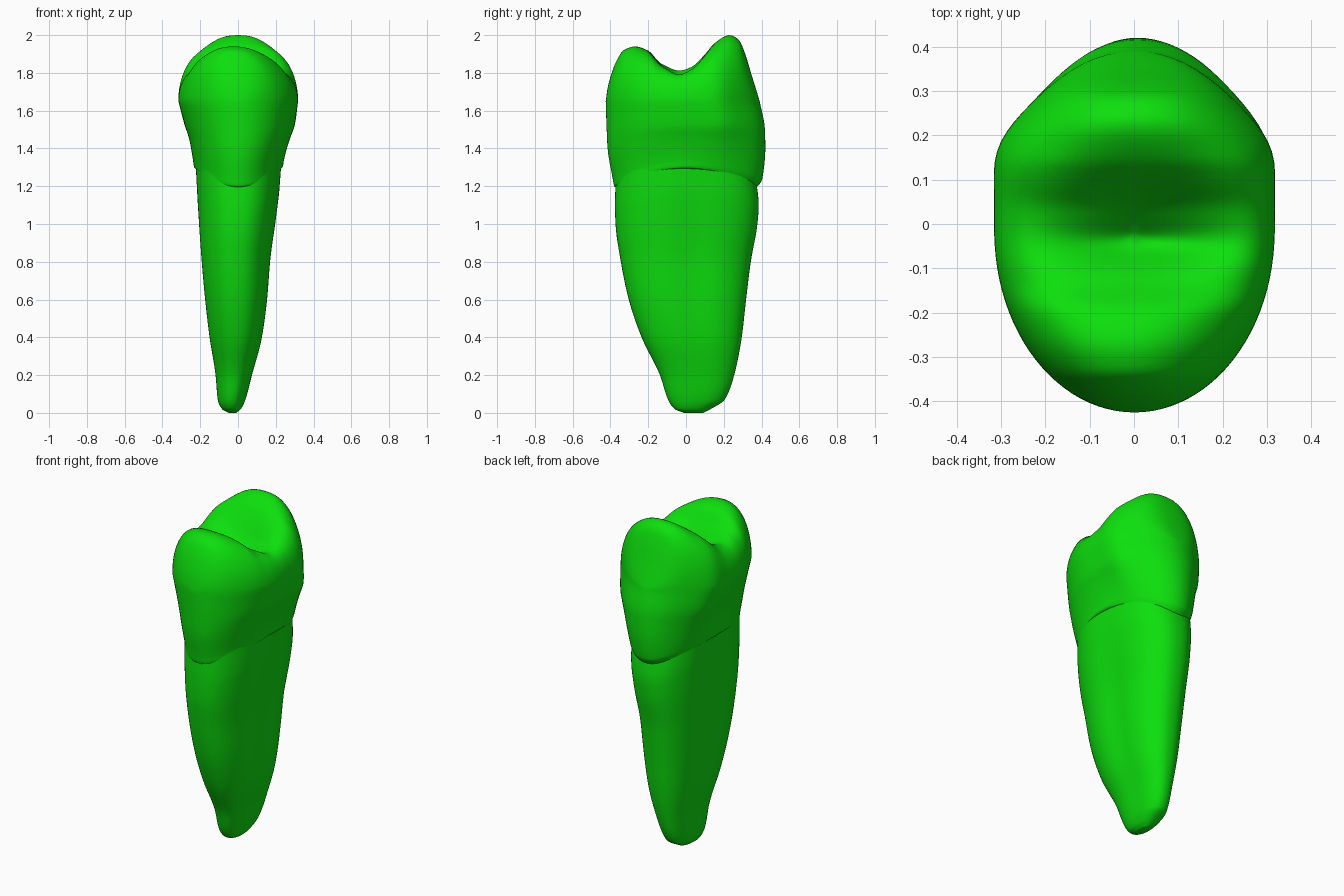
import bpy, bmesh, math

if "Cube" in bpy.data.objects:
    bpy.data.objects.remove(bpy.data.objects["Cube"], do_unlink=True)

SEG = 96
RIM = 1.65      # height where the crown wall turns into the chewing surface

green = bpy.data.materials.new("bright green")
green.use_nodes = True
green.diffuse_color = (0.004, 0.74, 0.004, 1)
green.node_tree.nodes["Principled BSDF"].inputs["Base Color"].default_value = green.diffuse_color


def smooth_curve(table, column, t):
    """Smooth overshoot-free interpolation of one column against column 0."""
    xs = [row[0] for row in table]
    ys = [row[column] for row in table]
    n = len(xs)
    t = min(max(t, xs[0]), xs[-1])
    d = [(ys[i + 1] - ys[i]) / (xs[i + 1] - xs[i]) for i in range(n - 1)]

    def slope(i):
        if i == 0 or i == n - 1:
            return d[0] if i == 0 else d[-1]
        a, b = d[i - 1], d[i]
        return 2 * a * b / (a + b) if a * b > 0 else 0.0

    i = next(k for k in range(n - 1) if t <= xs[k + 1])
    h = xs[i + 1] - xs[i]
    s = (t - xs[i]) / h
    return (ys[i] * (1 + 2 * s) * (1 - s) ** 2 + ys[i + 1] * s * s * (3 - 2 * s)
            + h * s * (1 - s) * (slope(i) * (1 - s) - slope(i + 1) * s))


def bell(v, centre, width):
    return math.exp(-((v - centre) / width) ** 2)


# Sections: height, x min, x max, y min, y max
root_table = [
    (0.0, -0.05, -0.01, -0.01, 0.09), (0.02, -0.085, 0.015, -0.06, 0.13),
    (0.07, -0.108, 0.04, -0.095, 0.205), (0.2, -0.12, 0.075, -0.138, 0.255),
    (0.4, -0.152, 0.128, -0.235, 0.295), (0.6, -0.175, 0.155, -0.303, 0.318),
    (0.8, -0.194, 0.172, -0.345, 0.343), (1.0, -0.212, 0.206, -0.373, 0.378),
    (1.1, -0.22, 0.222, -0.376, 0.385), (1.24, -0.228, 0.233, -0.372, 0.37)]
crown_table = [
    (1.19, -0.215, 0.22, -0.36, 0.36), (1.2, -0.232, 0.236, -0.38, 0.38),
    (1.24, -0.238, 0.243, -0.388, 0.404), (1.4, -0.259, 0.275, -0.415, 0.42),
    (1.5, -0.281, 0.299, -0.42, 0.418), (RIM, -0.315, 0.317, -0.425, 0.39)]
# Chewing surface: y, height along the middle
cusp_table = [
    (-0.425, RIM), (-0.415, 1.72), (-0.39, 1.81), (-0.37, 1.86), (-0.33, 1.92),
    (-0.27, 1.94), (-0.2, 1.92), (-0.13, 1.86), (-0.03, 1.835), (0.03, 1.85),
    (0.1, 1.91), (0.15, 1.96), (0.23, 2.0), (0.28, 1.975), (0.31, 1.91),
    (0.35, 1.78), (0.375, 1.7), (0.39, RIM)]


def section_point(table, z, angle, r=1.0, is_root=False):
    x0, x1, y0, y1 = [smooth_curve(table, k, z) for k in range(1, 5)]
    c, s = math.cos(angle), math.sin(angle)
    if is_root:
        # Flattened section with a long groove down each side
        wide = 1 + bell(z, 0.65, 0.5) * (0.06 - 0.12 * bell(s, 0.1, 0.33))
        c = math.copysign(abs(c) ** 0.85, c)
    else:
        # Fuller shoulders towards the back
        wide = 1 + 0.1 * bell(s, 0.5, 0.25) * min(1, max(0, (z - 1.2) / 0.3))
    x = (x0 + x1) / 2 + (x1 - x0) / 2 * c * r * wide
    y = (y0 + y1) / 2 + (y1 - y0) / 2 * s * r
    # The neck line rises on both sides
    lift = 0.1 * math.cos(angle) ** 2 * bell(z, 1.2, 0.25)
    return x, y, z + (lift if r == 1.0 else 0)


def cap_point(angle, r):
    x, y, _ = section_point(crown_table, RIM, angle, r)
    u = math.cos(angle) * r / math.sqrt(max(1e-6, 1 - (math.sin(angle) * r) ** 2))
    u = min(1, max(-1, u))
    # Cusp tips sit slightly off the middle
    front = bell(y, -0.3, 0.2)
    u = abs(u + 0.1 * front * (1 - u * u))
    valley = bell(y, -0.03, 0.13)
    across = math.sqrt(max(0, 1 - u ** (2.4 - 0.2 * front + 3.6 * valley)))
    z = RIM + (smooth_curve(cusp_table, 1, y) - RIM) * across
    # Central pit, and a narrow groove between the cusps
    z -= 0.08 * bell(x, 0.03, 0.17) * bell(y, -0.02, 0.1)
    z -= 0.035 * bell(x, 0.03, 0.17) * bell(y, -0.045, 0.04)
    return x, y, z


def build(name, rings, end_point, close_first):
    bm = bmesh.new()
    loops = [[bm.verts.new(p) for p in ring] for ring in rings]
    for a, b in zip(loops, loops[1:]):
        for i in range(SEG):
            j = (i + 1) % SEG
            bm.faces.new((a[i], a[j], b[j], b[i]))
    end = bm.verts.new(end_point)
    edge = loops[0] if close_first else loops[-1]
    for i in range(SEG):
        bm.faces.new((edge[i], edge[(i + 1) % SEG], end))
    bmesh.ops.recalc_face_normals(bm, faces=bm.faces)
    mesh = bpy.data.meshes.new(name)
    bm.to_mesh(mesh)
    bm.free()
    mesh.materials.append(green)
    for face in mesh.polygons:
        face.use_smooth = True
    obj = bpy.data.objects.new(name, mesh)
    bpy.context.collection.objects.link(obj)


def heights(table, steps):
    zs = [a[0] + (b[0] - a[0]) * k / steps for a, b in zip(table, table[1:]) for k in range(steps)]
    return zs + [table[-1][0]]


angles = [math.tau * i / SEG for i in range(SEG)]

# Root
root_rings = [[section_point(root_table, z, a, is_root=True) for a in angles]
              for z in heights(root_table, 6)]
build("root", root_rings, (-0.03, 0.04, 0.0), True)

# Crown wall followed by the chewing surface
crown_rings = [[section_point(crown_table, z, a) for a in angles]
               for z in heights(crown_table, 5)]
CAP = 32
for k in range(1, CAP):
    r = math.cos(math.pi / 2 * k / CAP)
    crown_rings.append([cap_point(a, r) for a in angles])
build("crown", crown_rings, cap_point(0, 0), False)
